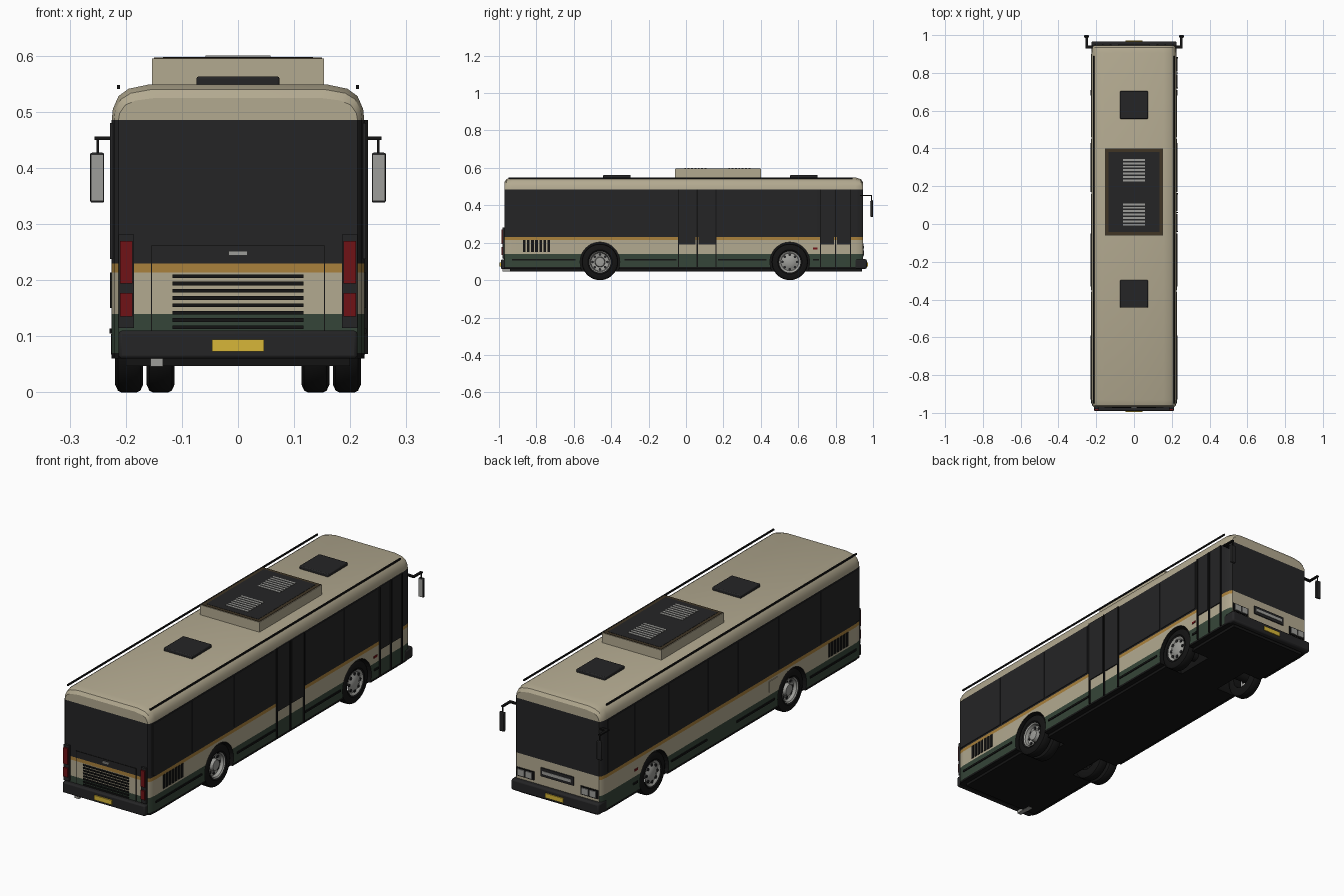
import bpy, bmesh, math
from mathutils import Matrix, Vector

old = bpy.data.objects.get("Cube")
if old:
    bpy.data.objects.remove(old, do_unlink=True)


def material(name, r, g, b):
    m = bpy.data.materials.new(name)
    m.use_nodes = True
    m.diffuse_color = (r, g, b, 1)
    m.node_tree.nodes["Principled BSDF"].inputs["Base Color"].default_value = (r, g, b, 1)
    return m


cream = material("cream paint", .45, .4, .28)
green = material("dark green paint", .036, .06, .04)
gold = material("gold stripe", .4, .22, .045)
glass = material("dark glass", .018, .018, .019)
black = material("black rubber", .007, .007, .007)
red = material("red lens", .16, .006, .008)
grey = material("light grey metal", .34, .34, .32)
yellow = material("yellow plate", .68, .47, .04)
brown = material("dark brown trim", .05, .035, .018)
built = []


def finish(name, bm, mats):
    bmesh.ops.recalc_face_normals(bm, faces=bm.faces)
    mesh = bpy.data.meshes.new(name)
    bm.to_mesh(mesh)
    bm.free()
    for m in mats:
        mesh.materials.append(m)
    ob = bpy.data.objects.new(name, mesh)
    bpy.context.collection.objects.link(ob)
    built.append(ob)
    return ob


def boxes(name, mat, parts, mirror=False, bevel=0):
    """One object made of boxes given as (x range, y range, z range)."""
    bm = bmesh.new()
    for ranges in parts:
        mid = Vector([(a + b) / 2 for a, b in ranges])
        size = Vector([b - a for a, b in ranges])
        for s in ((1, -1) if mirror else (1,)):
            mid_s = Vector((mid.x * s, mid.y, mid.z))
            bmesh.ops.create_cube(bm, size=1, matrix=Matrix.Translation(mid_s) @ Matrix.Diagonal(size).to_4x4())
    ob = finish(name, bm, [mat])
    if bevel:
        mod = ob.modifiers.new("rounded edges", 'BEVEL')
        mod.width, mod.segments = bevel, 2
    return ob


def span(mid, half):
    return (mid - half, mid + half)


def lathe(name, mat, profile, x, y, side, z):
    """Spin (inward offset, radius) points around the axle."""
    bm = bmesh.new()
    vs = [bm.verts.new((side * (x - d), y, z + r)) for d, r in profile]
    edges = [bm.edges.new(p) for p in zip(vs, vs[1:])]
    bmesh.ops.spin(bm, geom=vs + edges, cent=(0, y, z), axis=(1, 0, 0), angle=math.tau, steps=36)
    bmesh.ops.remove_doubles(bm, verts=bm.verts, dist=.0001)
    return finish(name, bm, [mat])


def discs(name, mat, centres, radius, depth, segments=12):
    bm = bmesh.new()
    for c in centres:
        bmesh.ops.create_cone(bm, cap_ends=True, segments=segments, radius1=radius, radius2=radius, depth=depth,
                              matrix=Matrix.Translation(c) @ Matrix.Rotation(math.pi / 2, 4, 'Y'))
    return finish(name, bm, [mat])


# Body shell: rounded section lofted along the length
WIDE, SILL, ROOF = .225, .485, .549
REAR, FRONT = -.97, .945
section = [(0, .06), (0, SILL), (.002, .505), (.012, .528), (.03, .541), (.068, ROOF)]
tips = [(0, .012, .525), (.01, .004, .54), (.04, 0, ROOF)]
stations = [(REAR + d, i, t) for d, i, t in tips] + [(FRONT - d, i, t) for d, i, t in reversed(tips)]
bm = bmesh.new()
rings = []
for y, inset, top in stations:
    half = []
    for dx, z in section:
        if z > SILL:
            z = SILL + (z - SILL) * (top - SILL) / (ROOF - SILL)
        half.append((WIDE - inset - dx, z))
    loop = half + [(-x, z) for x, z in reversed(half)]
    rings.append([bm.verts.new((x, y, z)) for x, z in loop])
for a, b in zip(rings, rings[1:]):
    for i in range(len(a)):
        j = (i + 1) % len(a)
        bm.faces.new((a[i], a[j], b[j], b[i]))
bm.faces.new(rings[0])
bm.faces.new(rings[-1])
# Colour bands cut by height
bands = [(.07, 4), (.14, 1), (.214, 0), (.23, 2), (SILL, 3), (1, 0)]
for z, _ in bands[:-1]:
    bmesh.ops.bisect_plane(bm, geom=bm.verts[:] + bm.edges[:] + bm.faces[:], plane_co=(0, 0, z), plane_no=(0, 0, 1))
bm.normal_update()
for f in bm.faces:
    c = f.calc_center_median()
    f.material_index = next(m for z, m in bands if c.z < z)
    if c.y > FRONT - .003 and c.z < .23:
        f.material_index = 0
body = finish("body_shell", bm, [cream, green, gold, glass, black])

# Wheel arches
AXLES, HUB_Z = (-.46, .555), .097
chassis = boxes("chassis", black, [(span(0, .2), span(0, .94), (.047, .066))])
cutter = discs("arch_cutter", black, [(s * .2, y, HUB_Z) for s in (1, -1) for y in AXLES], .106, .19, 40)
cutter.hide_render = True
cutter.hide_set(True)
built.remove(cutter)
for ob in (body, chassis):
    mod = ob.modifiers.new("arches", 'BOOLEAN')
    mod.operation, mod.object, mod.solver = 'DIFFERENCE', cutter, 'EXACT'
    mod.material_mode = 'TRANSFER'

# Wheels, doubled at the rear
tyre = [(.008, .056), (.001, .065), (.001, .083), (.006, .094), (.012, .097),
        (.04, .097), (.046, .094), (.051, .083), (.051, .056), (.008, .056)]
rims = {"rear": [(.004, .057), (.008, .052), (.022, .048), (.026, .028), (.01, .024), (.007, 0)],
        "front": [(.004, .057), (.007, .051), (.012, .047), (.005, .03), (.001, .022), (0, 0)]}
for s, side in ((1, "left"), (-1, "right")):
    for y, end in zip(AXLES, rims):
        tag = f"{end}_{side}"
        lathe("tyre_" + tag, black, tyre, .22, y, s, HUB_Z)
        lathe("rim_" + tag, grey, rims[end], .22, y, s, HUB_Z)
        depth = .024 if end == "rear" else .009
        turns = [math.tau * k / 8 for k in range(8)]
        discs("rim_holes_" + tag, glass, [(s * (.22 - depth), y + .039 * math.cos(t), HUB_Z + .039 * math.sin(t))
                                          for t in turns], .007, .008)
    lathe("inner_tyre_" + side, black, tyre, .164, AXLES[0], s, HUB_Z)
discs("axles", black, [(0, y, HUB_Z) for y in AXLES], .025, .4, 16)

# Side windows, rub strips, vents and roof rails
panes = [(-.95, -.67), (-.66, -.36), (-.35, -.06), (.17, .45), (.46, .7)]
boxes("side_windows", glass, [((.22, .228), p, (.238, .48)) for p in panes], True)
boxes("right_side_windows", glass, [((-.228, -.22), p, (.238, .48)) for p in ((-.05, .16), (.71, .9))])
boxes("rub_strips", black, [((.22, .229), p, (.105, .114)) for p in ((-.93, -.59), (-.33, -.05), (.17, .43), (.68, .71))], True)
boxes("side_vents", black, [((.22, .228), span(-.865 + .022 * k, .007), (.15, .214)) for k in range(7)], True)
boxes("roof_rails", black, [(span(.213, .003), (-.95, .89), (.541, .548))], True)
boxes("side_markers", red, [((.22, .228), span(.69, .012), (.165, .174))], True)
boxes("filler_flap", cream, [((-.228, -.22), span(-.32, .03), (.155, .205))])

# Passenger doors
for name, mid, half in (("middle_door", .06, .1), ("front_door", .8, .08)):
    leaves = [span(mid + s * (half + .008) / 2, (half - .008) / 2) for s in (1, -1)]
    boxes(name + "_glass", glass, [((.22, .23), p, (.19, SILL)) for p in leaves])
    boxes(name + "_frame", black, [((.22, .232), span(mid + k * half, .003), (.068, SILL)) for k in (-1, 0, 1)])

# Roof air unit and hatches
boxes("air_unit", cream, [(span(0, .153), (-.06, .4), (.54, .595))])
boxes("air_unit_trim", brown, [(span(0, .15), (-.057, .397), (.59, .597))])
boxes("air_unit_cover", glass, [(span(0, .134), (-.042, .382), (.59, .598))])
boxes("air_grilles", grey, [(span(0, .058), span(y + .018 * k, .005), (.595, .6))
                            for y in (.05, .285) for k in range(-3, 4)])
boxes("roof_hatches", glass, [(span(0, .074), span(y, .073), (.54, .563)) for y in (-.37, .63)], bevel=.004)

# Rear end
boxes("rear_bumper", glass, [(span(0, .213), (-.99, -.93), (.06, .11))], bevel=.006)
boxes("rear_louvres", black, [(span(0, .117), (-.975, -.96), span(.116 + .013 * k, .0033)) for k in range(8)])
boxes("engine_hatch_seams", black, [(span(s * .154, .001), (-.972, -.96), (.11, .262)) for s in (1, -1)]
      + [(span(0, .154), (-.972, -.96), span(.262, .001))])
boxes("tail_lamp_panels", glass, [(span(.199, .014), (-.98, -.95), (.115, .281))], True)
boxes("tail_lamps", red, [(span(.199, .011), (-.987, -.96), z) for z in ((.194, .27), (.135, .177))], True)
boxes("hatch_handle", grey, [(span(0, .017), (-.978, -.96), span(.248, .004))])
boxes("exhaust_tip", grey, [(span(-.145, .011), (-.98, -.9), (.046, .062))])

# Front end
boxes("front_bumper", glass, [(span(0, .226), (.9, .967), (.06, .112))], bevel=.008)
boxes("lamp_panels", black, [(span(.165, .045), (.93, .949), (.125, .165))], True)
boxes("headlamps", grey, [(span(x, .016), (.94, .953), (.131, .159)) for x in (.145, .185)], True)
boxes("front_badge_panel", glass, [(span(0, .085), (.93, .95), (.155, .195))])
boxes("badge_panel_bar", grey, [(span(0, .075), (.94, .952), (.168, .182))])
boxes("number_plates", yellow, [(span(0, .046), y, (.073, .094)) for y in ((-.996, -.98), (.96, .972))])

# Mirrors
boxes("mirror_arms", black, [((.21, .256), (.93, .945), span(.453, .003)),
                             (span(.25, .006), (.93, .995), span(.453, .003)),
                             (span(.25, .002), (.99, .994), (.42, .453))], True)
boxes("mirror_housings", glass, [(span(.251, .0125), (.988, 1), (.338, .427))], True, .003)
boxes("mirror_glass", grey, [(span(.251, .011), (.985, .99), (.341, .424))], True)

# Smooth shading with sharp edges kept
bpy.ops.object.select_all(action='DESELECT')
for ob in built:
    ob.select_set(True)
bpy.context.view_layer.objects.active = body
bpy.ops.object.shade_smooth_by_angle(angle=math.radians(32))
